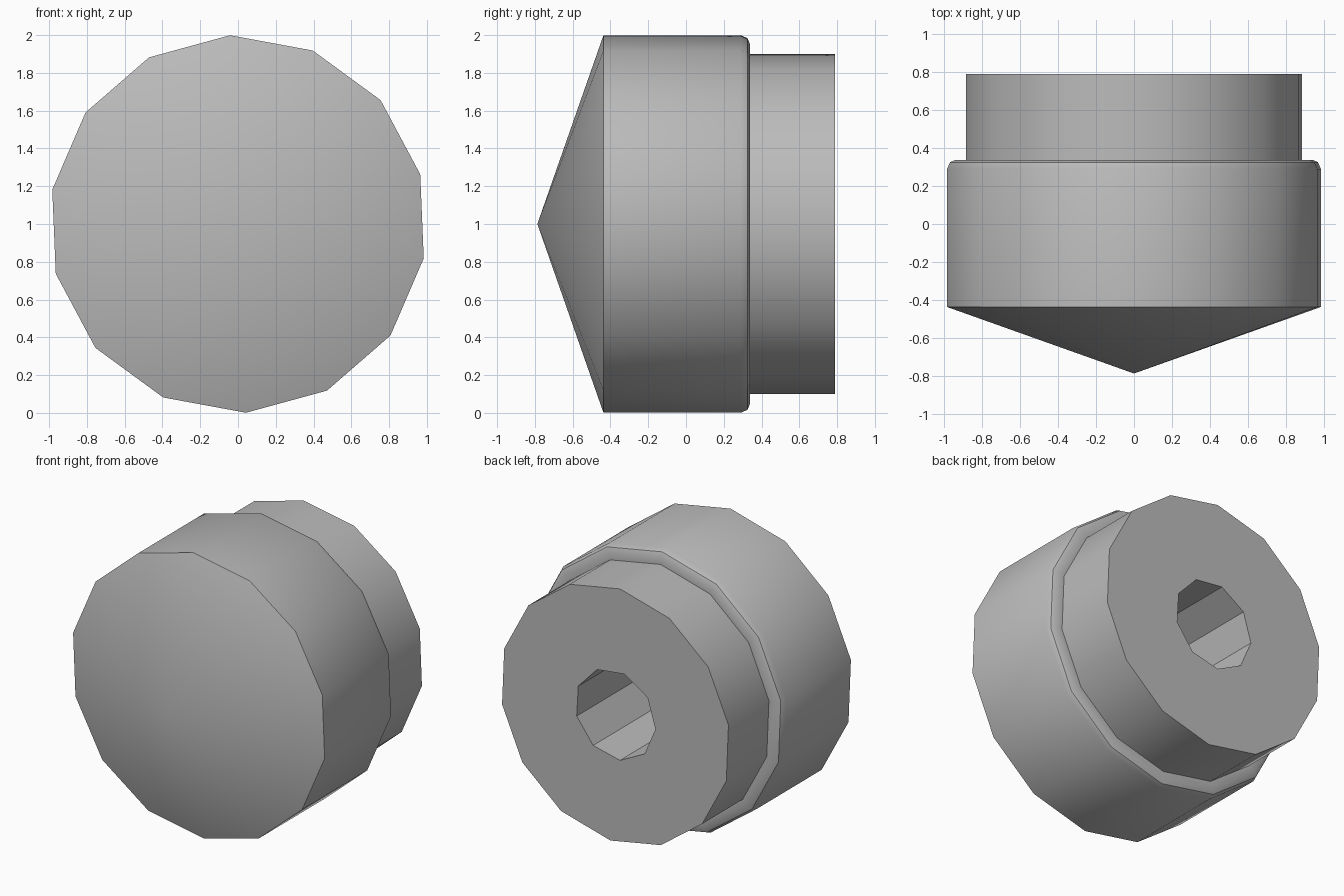
import bpy, bmesh
from math import cos, sin, radians, tau

default = bpy.data.objects.get("Cube")
if default:
    bpy.data.objects.remove(default, do_unlink=True)

grey = bpy.data.materials.new("plain grey")
grey.use_nodes = True
colour = (0.5, 0.5, 0.5, 1)
grey.diffuse_color = colour
grey.node_tree.nodes["Principled BSDF"].inputs["Base Color"].default_value = colour


def lathe(name, profile, sides, turn):
    """Spin (radius, y) points about the y axis; zero radius makes a tip."""
    bm = bmesh.new()
    rings = []
    for r, y in profile:
        count = sides if r else 1
        rings.append([bm.verts.new((r * cos(turn + tau * i / sides), y,
                                    1 + r * sin(turn + tau * i / sides)))
                      for i in range(count)])
    for a, b in zip(rings, rings[1:]):
        for i in range(sides):
            j = (i + 1) % sides
            if len(a) == 1:
                bm.faces.new((a[0], b[i], b[j]))
            else:
                bm.faces.new((a[i], a[j], b[j], b[i]))
    for ring in (rings[0], rings[-1]):
        if len(ring) > 1:
            bm.faces.new(ring)
    bmesh.ops.recalc_face_normals(bm, faces=bm.faces)
    mesh = bpy.data.meshes.new(name)
    bm.to_mesh(mesh)
    bm.free()
    mesh.materials.append(grey)
    obj = bpy.data.objects.new(name, mesh)
    bpy.context.collection.objects.link(obj)
    return obj


# Pointed cap, wide drum with a rounded rear rim, and narrower neck
body = lathe("pointed_plug", [
    (0, -0.787), (1, -0.437),
    (1, 0.29), (0.985, 0.325), (0.955, 0.338),
    (0.9, 0.338), (0.9, 0.79)], 14, radians(15.26))

# Nine-sided blind bore in the back
cutter = lathe("bore_cutter", [(0.315, -0.437), (0.315, 1)], 9, radians(23.3))
cut = body.modifiers.new("bore", "BOOLEAN")
cut.operation = "DIFFERENCE"
cut.solver = "EXACT"
cut.object = cutter

bpy.ops.object.select_all(action="DESELECT")
body.select_set(True)
bpy.context.view_layer.objects.active = body
bpy.ops.object.modifier_apply(modifier=cut.name)
bpy.data.objects.remove(cutter, do_unlink=True)
bpy.ops.object.shade_smooth_by_angle(angle=radians(30))
